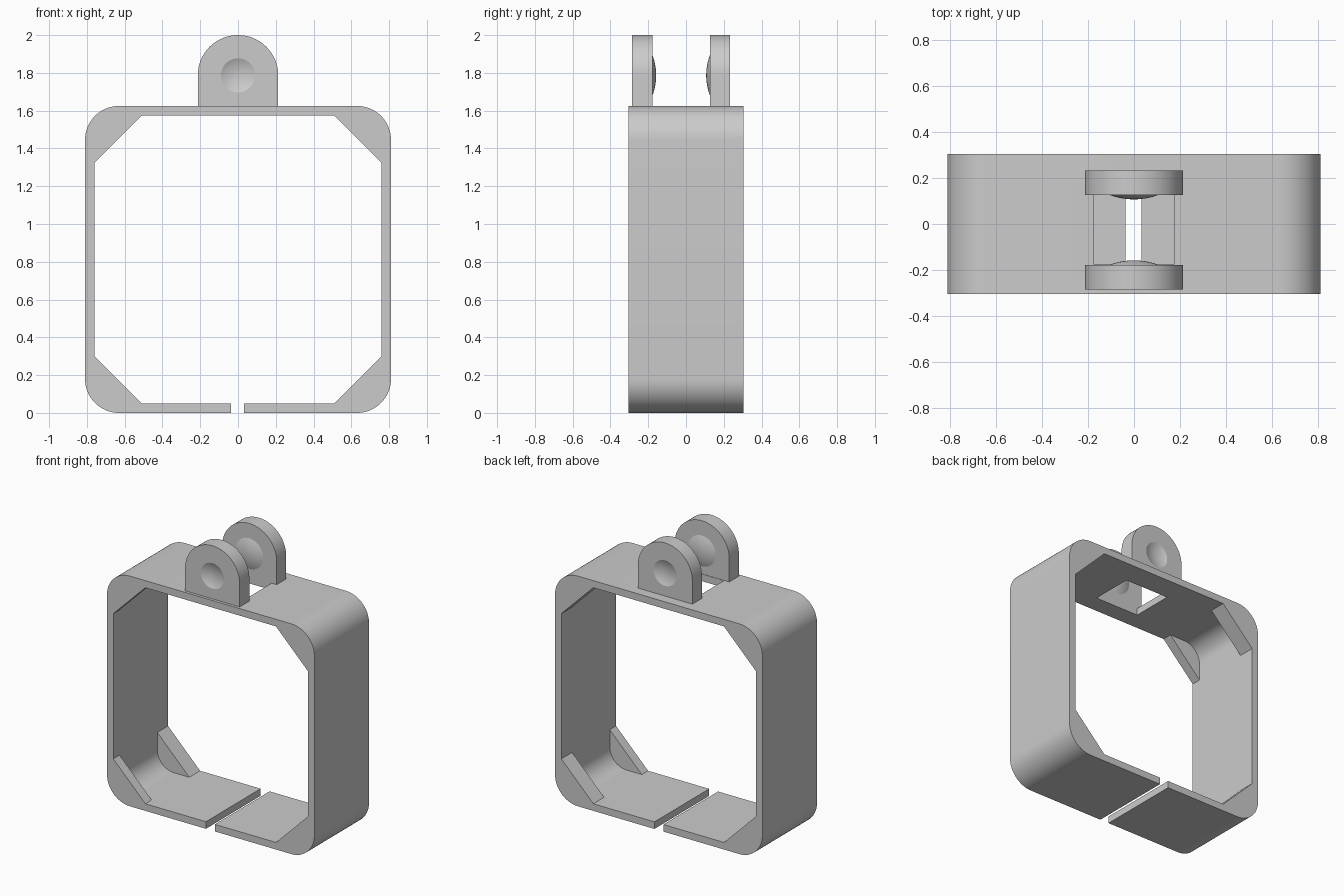
import bpy, bmesh, math
from mathutils import Vector

cube = bpy.data.objects.get("Cube")
if cube:
    bpy.data.objects.remove(cube, do_unlink=True)

grey = bpy.data.materials.new("plain grey")
grey.use_nodes = True
grey.diffuse_color = (0.6, 0.6, 0.6, 1)
grey.node_tree.nodes["Principled BSDF"].inputs["Base Color"].default_value = (0.6, 0.6, 0.6, 1)

SIDE, TOP, WALL, DEPTH, ROUND = 0.81, 1.625, 0.05, 0.305, 0.18
MID = TOP / 2


def finish(name, bm):
    mesh = bpy.data.meshes.new(name)
    bmesh.ops.recalc_face_normals(bm, faces=bm.faces)
    bm.to_mesh(mesh)
    bm.free()
    mesh.materials.append(grey)
    obj = bpy.data.objects.new(name, mesh)
    bpy.context.collection.objects.link(obj)
    return obj


def prism(name, outline, y0, y1):
    """Extrude an (x, z) outline along y."""
    bm = bmesh.new()
    face = bm.faces.new([bm.verts.new((x, y0, z)) for x, z in outline])
    out = bmesh.ops.extrude_face_region(bm, geom=[face])
    verts = [v for v in out["geom"] if isinstance(v, bmesh.types.BMVert)]
    bmesh.ops.translate(bm, verts=verts, vec=(0, y1 - y0, 0))
    return finish(name, bm)


def box(x0, x1, z0, z1):
    return [(x0, z0), (x1, z0), (x1, z1), (x0, z1)]


def arc(cx, cz, r, start, end, steps):
    angles = [math.radians(start + (end - start) * i / steps) for i in range(steps + 1)]
    return [(cx + r * math.cos(a), cz + r * math.sin(a)) for a in angles]


def rounded(half_x, half_z, r):
    pts = []
    for i, (sx, sz) in enumerate([(1, 1), (-1, 1), (-1, -1), (1, -1)]):
        pts += arc(sx * (half_x - r), MID + sz * (half_z - r), r, i * 90, i * 90 + 90, 16)
    return pts


def chamfered(half_x, half_z, c):
    pts = []
    for sx, sz in [(1, 1), (-1, 1), (-1, -1), (1, -1)]:
        pair = [(sx * half_x, MID + sz * (half_z - c)), (sx * (half_x - c), MID + sz * half_z)]
        pts += pair if sx * sz > 0 else pair[::-1]
    return pts


def cut(target, cutters):
    for c in cutters:
        mod = target.modifiers.new("cut", "BOOLEAN")
        mod.operation, mod.solver, mod.object = "DIFFERENCE", "EXACT", c
    bpy.context.view_layer.objects.active = target
    for mod in list(target.modifiers):
        bpy.ops.object.modifier_apply(modifier=mod.name)
    for c in cutters:
        bpy.data.objects.remove(c, do_unlink=True)


def smooth(obj):
    bpy.ops.object.select_all(action="DESELECT")
    obj.select_set(True)
    bpy.context.view_layer.objects.active = obj
    bpy.ops.object.shade_smooth_by_angle(angle=math.radians(25))


def ball(name, centre, radius):
    bm = bmesh.new()
    bmesh.ops.create_uvsphere(bm, u_segments=64, v_segments=96, radius=radius)
    # Poles along y so that the caps have round rims
    for v in bm.verts:
        x, y, z = v.co
        v.co = Vector((x, z, -y)) + Vector(centre)
    return bm


# Square band with corner gussets at both rims
ix, iz = SIDE - WALL, MID - WALL
frame = prism("frame", rounded(SIDE, MID, ROUND), -DEPTH, DEPTH)
cut(frame, [
    prism("opening_cutter", chamfered(ix, iz, 0.25), -1, 1),
    prism("pocket_cutter", rounded(ix, iz, ROUND - WALL), -0.235, 0.185),
    prism("slot_cutter", box(-0.037, 0.033, -0.2, 0.2), -1, 1),
    prism("window_cutter", box(-0.174, 0.174, 1.4, 1.8), -0.175, 0.13),
])
smooth(frame)

# Two hinge lugs: dimple outside, shallow dome inside
LUG_R, LUG_Z, CAP = 0.213, 1.787, 0.02
outline = [(-LUG_R, 1.6), (LUG_R, 1.6)] + arc(0, LUG_Z, LUG_R, 0, 180, 48)


def sphere_radius(rim):
    return (rim ** 2 + CAP ** 2) / (2 * CAP)


for label, outer, inner in [("front", -0.285, -0.178), ("back", 0.233, 0.127)]:
    out_dir = 1 if outer > inner else -1
    lug = prism(label + "_lug", outline, outer, inner)
    r = sphere_radius(0.09)
    cut(lug, [finish("dimple_cutter", ball("dimple", (0, outer + out_dir * (r - CAP), LUG_Z), r))])
    smooth(lug)

    r = sphere_radius(0.108)
    bm = ball("dome", (0, inner + out_dir * (r - CAP), LUG_Z), r)
    bmesh.ops.bisect_plane(bm, geom=bm.verts[:] + bm.edges[:] + bm.faces[:],
                           plane_co=(0, inner, 0), plane_no=(0, out_dir, 0), clear_outer=True)
    smooth(finish(label + "_dome", bm))
